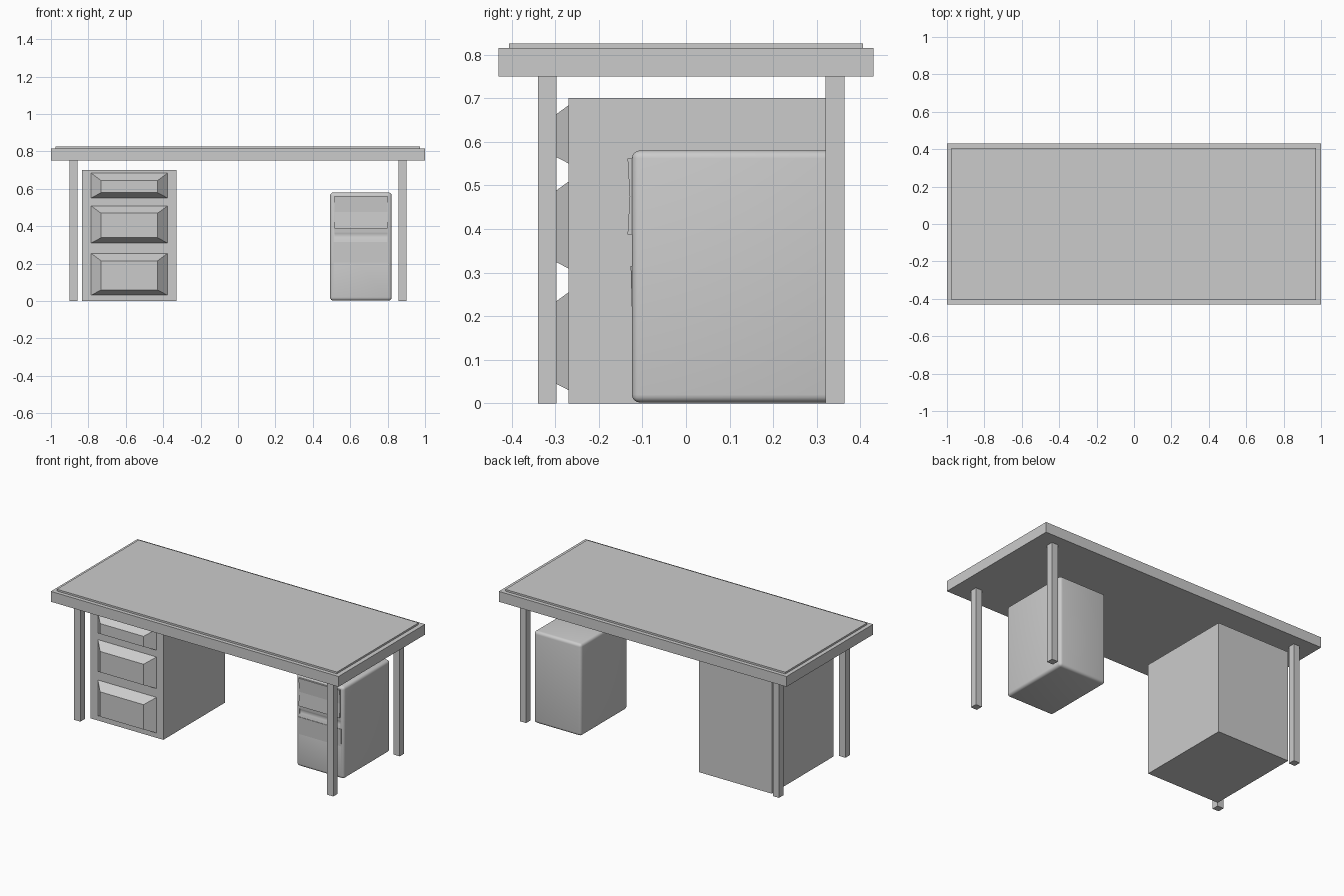
import bpy, bmesh, math

if "Cube" in bpy.data.objects:
    bpy.data.objects.remove(bpy.data.objects["Cube"])


def make(name, verts, faces):
    me = bpy.data.meshes.new(name)
    me.from_pydata(verts, [], faces)
    bm = bmesh.new()
    bm.from_mesh(me)
    bmesh.ops.recalc_face_normals(bm, faces=bm.faces)
    bm.to_mesh(me)
    bm.free()
    ob = bpy.data.objects.new(name, me)
    bpy.context.collection.objects.link(ob)
    return ob


QUADS = [(0, 1, 2, 3), (4, 5, 6, 7), (0, 1, 5, 4), (1, 2, 6, 5), (2, 3, 7, 6), (3, 0, 4, 7)]


def frustum(name, y0, r0, y1, r1):
    """Block between two xz rectangles (x0, x1, z0, z1) at depths y0 and y1."""
    def ring(y, r):
        return [(r[0], y, r[2]), (r[1], y, r[2]), (r[1], y, r[3]), (r[0], y, r[3])]
    return make(name, ring(y0, r0) + ring(y1, r1), QUADS)


def box(name, x0, x1, y0, y1, z0, z1):
    return frustum(name, y0, (x0, x1, z0, z1), y1, (x0, x1, z0, z1))


def extrude_x(name, profile, x0, x1):
    """Sweep a (y, z) outline along x."""
    n = len(profile)
    verts = [(x, y, z) for x in (x0, x1) for y, z in profile]
    faces = [tuple(range(n)), tuple(range(n, 2 * n))]
    faces += [(i, (i + 1) % n, n + (i + 1) % n, n + i) for i in range(n)]
    return make(name, verts, faces)


# Table top with a thin raised inlay
box("table_top", -1, 1, -0.43, 0.43, 0.75, 0.815)
box("table_inlay", -0.975, 0.972, -0.406, 0.406, 0.81, 0.826)

# Four square legs
for side, x in (("left", -0.879), ("right", 0.879)):
    for end, y in (("front", -0.3185), ("back", 0.3415)):
        box(f"{end}_{side}_leg", x - 0.0215, x + 0.0215, y - 0.0215, y + 0.0215, 0, 0.752)

# Drawer cabinet with bevelled drawer fronts
box("drawer_cabinet", -0.835, -0.33, -0.27, 0.34, 0, 0.70)
for name, z0, z1 in (("lower", 0.028, 0.258), ("middle", 0.307, 0.512), ("upper", 0.548, 0.687)):
    frustum(f"{name}_drawer_front", -0.265, (-0.79, -0.372, z0, z1),
            -0.324, (-0.732, -0.43, z0 + 0.031, z1 - 0.043))

# Small rounded fridge with a shallow groove between its doors
fridge = box("fridge_body", 0.492, 0.822, -0.124, 0.34, 0.002, 0.58)
bevel = fridge.modifiers.new("rounding", 'BEVEL')
bevel.width = 0.018
bevel.segments = 4
groove = [(-0.16 + 0.041 * math.cos(a * math.tau / 24), 0.35 + 0.041 * math.sin(a * math.tau / 24))
          for a in range(24)]
cutter = extrude_x("groove_cutter", groove, 0.515, 0.80)
cutter.hide_render = True
cutter.hide_viewport = True
cut = fridge.modifiers.new("groove", 'BOOLEAN')
cut.operation = 'DIFFERENCE'
cut.object = cutter
bpy.context.view_layer.objects.active = fridge
fridge.select_set(True)
for m in ("rounding", "groove"):
    bpy.ops.object.modifier_apply(modifier=m)
bpy.data.objects.remove(cutter)
bpy.ops.object.shade_smooth_by_angle(angle=math.radians(35))

# Bowed upper door panel and a lower panel that slopes into the body
extrude_x("fridge_upper_panel",
          [(-0.118, 0.562), (-0.134, 0.562), (-0.129, 0.475), (-0.134, 0.387), (-0.118, 0.387)],
          0.515, 0.80)
extrude_x("fridge_lower_panel",
          [(-0.118, 0.315), (-0.127, 0.315), (-0.123, 0.17), (-0.118, 0.17)], 0.51, 0.805)
